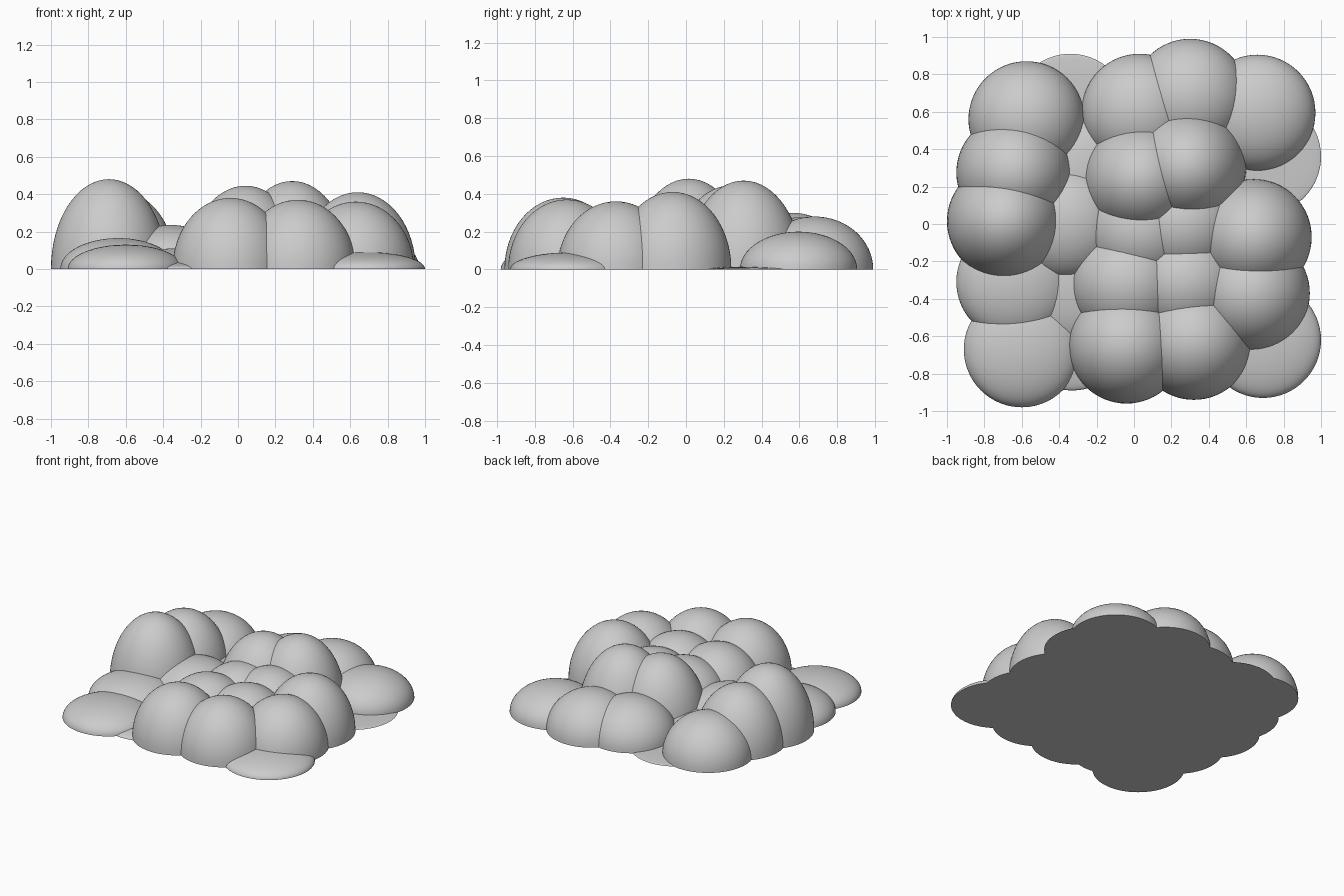
import bpy, bmesh
from mathutils import Matrix

if "Cube" in bpy.data.objects:
    bpy.data.objects.remove(bpy.data.objects["Cube"])

R = 0.31  # every mound shares one footprint radius

# rows from front to back, each mound: (x, y, height)
ROWS = {
    "front_row": [(-0.60, -0.67, 0.13), (-0.33, -0.58, 0.045), (-0.04, -0.65, 0.38),
                  (0.32, -0.63, 0.37), (0.69, -0.62, 0.09)],
    "front_middle_row": [(-0.64, -0.31, 0.165), (-0.33, -0.33, 0.11), (-0.03, -0.32, 0.33),
                         (0.28, -0.31, 0.33), (0.63, -0.37, 0.36)],
    "middle_row": [(-0.69, 0.015, 0.48), (-0.36, 0.005, 0.235), (0.04, -0.03, 0.32),
                   (0.27, 0.0, 0.335), (0.64, -0.07, 0.41)],
    "back_middle_row": [(-0.64, 0.275, 0.42), (-0.30, 0.27, 0.13), (0.04, 0.24, 0.445),
                        (0.29, 0.305, 0.47), (0.69, 0.36, 0.015)],
    "back_row": [(-0.575, 0.56, 0.30), (-0.34, 0.60, 0.015), (0.03, 0.60, 0.275),
                 (0.30, 0.68, 0.28), (0.66, 0.595, 0.20)],
}


def mound(name, x, y, h):
    """Half ellipsoid with a flat closed base on the ground."""
    bm = bmesh.new()
    bmesh.ops.create_uvsphere(bm, u_segments=64, v_segments=32, radius=1)
    bmesh.ops.bisect_plane(bm, geom=bm.verts[:] + bm.edges[:] + bm.faces[:], dist=1e-4,
                           plane_co=(0, 0, 0), plane_no=(0, 0, -1), clear_outer=True)
    rim = [e for e in bm.edges if e.is_boundary]
    bmesh.ops.contextual_create(bm, geom=rim)
    bmesh.ops.transform(bm, matrix=Matrix.Diagonal((R, R, h, 1)), verts=bm.verts)
    bmesh.ops.recalc_face_normals(bm, faces=bm.faces)
    for f in bm.faces:
        f.smooth = True
    for e in bm.edges:
        if len(e.link_faces) == 2 and max(len(f.verts) for f in e.link_faces) > 4:
            e.smooth = False
    me = bpy.data.meshes.new(name)
    bm.to_mesh(me)
    bm.free()
    ob = bpy.data.objects.new(name, me)
    ob.location = (x, y, 0)
    bpy.context.collection.objects.link(ob)


# five by five cluster of mounds
for row, mounds in ROWS.items():
    for i, (x, y, h) in enumerate(mounds, 1):
        mound(f"{row}_mound_{i}", x, y, h)
